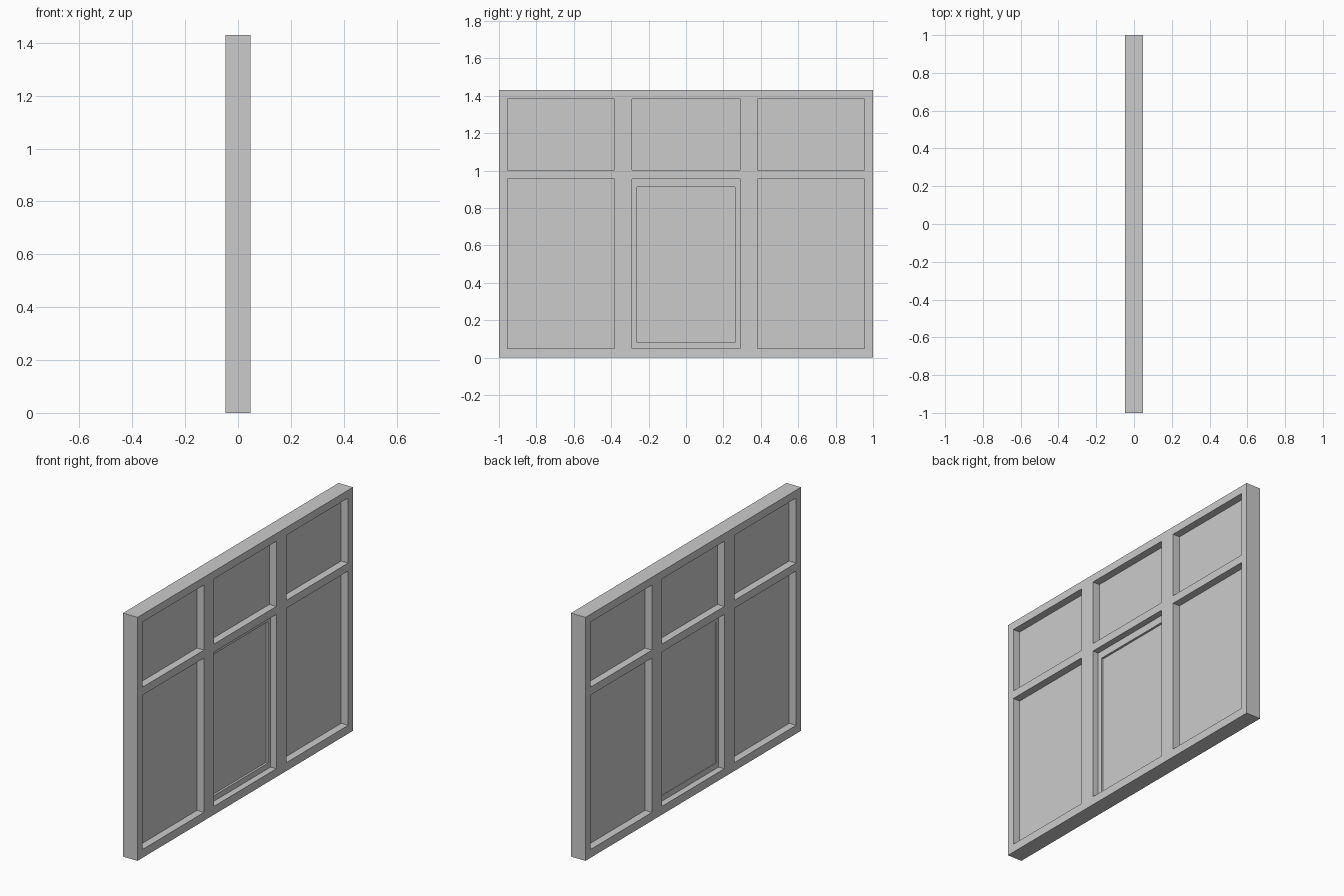
import bpy, bmesh

if "Cube" in bpy.data.objects:
    bpy.data.objects.remove(bpy.data.objects["Cube"])

H = 1.43      # overall height
D = 0.047     # half depth of the frame

grey = bpy.data.materials.new("light_grey")
grey.diffuse_color = (0.6, 0.6, 0.6, 1)
grey.use_nodes = True
grey.node_tree.nodes["Principled BSDF"].inputs["Base Color"].default_value = grey.diffuse_color


def lattice(name, ys, zs, x0, x1):
    """Solid grid of bars in the YZ plane; cells with odd column and row stay open."""
    bm = bmesh.new()
    v = [[bm.verts.new((x0, y, z)) for z in zs] for y in ys]
    faces = []
    for i in range(len(ys) - 1):
        for j in range(len(zs) - 1):
            if i % 2 and j % 2:
                continue
            faces.append(bm.faces.new((v[i][j], v[i][j + 1], v[i + 1][j + 1], v[i + 1][j])))
    ext = bmesh.ops.extrude_face_region(bm, geom=faces, use_keep_orig=True)
    moved = [g for g in ext["geom"] if isinstance(g, bmesh.types.BMVert)]
    bmesh.ops.translate(bm, verts=moved, vec=(x1 - x0, 0, 0))
    bmesh.ops.recalc_face_normals(bm, faces=bm.faces)
    return finish(name, bm)


def plate(name, y0, y1, z0, z1, x, t=0.004):
    bm = bmesh.new()
    bmesh.ops.create_cube(bm, size=1)
    bmesh.ops.scale(bm, verts=bm.verts, vec=(t, y1 - y0, z1 - z0))
    bmesh.ops.translate(bm, verts=bm.verts, vec=(x, (y0 + y1) / 2, (z0 + z1) / 2))
    return finish(name, bm)


def finish(name, bm):
    me = bpy.data.meshes.new(name)
    bm.to_mesh(me)
    bm.free()
    me.materials.append(grey)
    ob = bpy.data.objects.new(name, me)
    bpy.context.collection.objects.link(ob)
    return ob


# Outer frame with mullions and transom
ys = [-1, -0.955, -0.383, -0.288, 0.288, 0.383, 0.955, 1]
zs = [0, 0.049, 0.955, 1.002, 1.384, H]
lattice("window_frame", ys, zs, -D, D)

# Opening sash in the middle lower bay
lattice("sash", [-0.288, -0.262, 0.262, 0.288], [0.049, 0.082, 0.912, 0.955], -0.01, 0.01)

# Panes, one per bay
for c in (1, 3, 5):
    for r in (1, 3):
        if (c, r) == (3, 1):
            plate("sash_pane", -0.262, 0.262, 0.082, 0.912, -0.005)
        else:
            plate(f"pane_{c // 2}_{r // 2}", ys[c], ys[c + 1], zs[r], zs[r + 1], 0)
